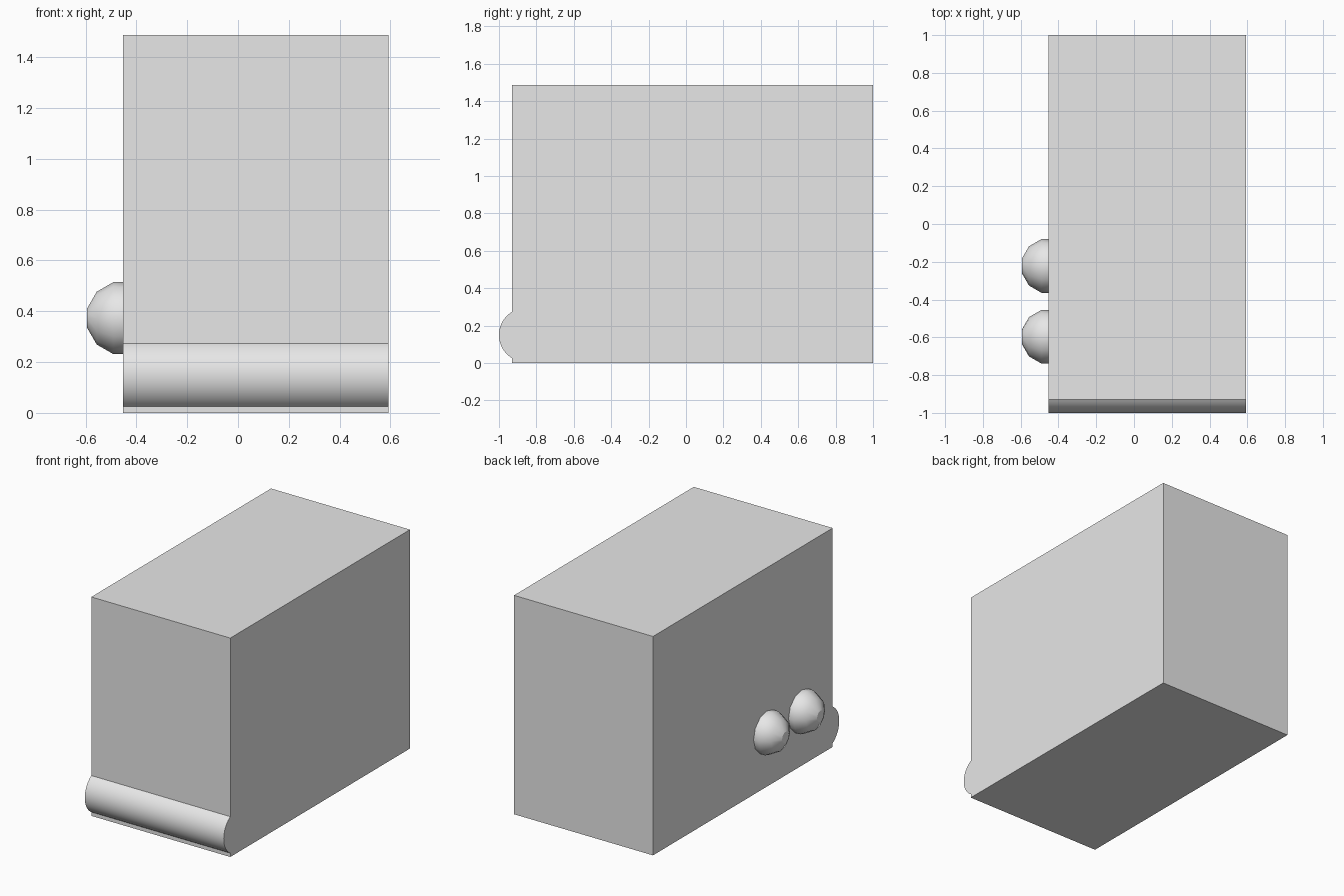
import bpy, bmesh
from math import radians, sin, cos, atan2, hypot
from mathutils import Matrix

cube = bpy.data.objects.get("Cube")
if cube:
    bpy.data.objects.remove(cube, do_unlink=True)

GREY = (0.8, 0.8, 0.8, 1.0)
grey = bpy.data.materials.new("plain_grey")
grey.use_nodes = True
grey.diffuse_color = GREY
grey.node_tree.nodes["Principled BSDF"].inputs["Base Color"].default_value = GREY

# Overall block extents
LEFT, RIGHT = -0.452, 0.593
FRONT, BACK = -0.93, 1.0
HEIGHT = 1.488


def finish(name, bm, smooth_angle=None):
    bmesh.ops.recalc_face_normals(bm, faces=bm.faces)
    mesh = bpy.data.meshes.new(name)
    bm.to_mesh(mesh)
    bm.free()
    mesh.materials.append(grey)
    obj = bpy.data.objects.new(name, mesh)
    bpy.context.collection.objects.link(obj)
    if smooth_angle:
        bpy.ops.object.select_all(action="DESELECT")
        obj.select_set(True)
        bpy.context.view_layer.objects.active = obj
        bpy.ops.object.shade_smooth_by_angle(angle=radians(smooth_angle))
    return obj


# Main block
bm = bmesh.new()
centre = ((LEFT + RIGHT) / 2, (FRONT + BACK) / 2, HEIGHT / 2)
size = (RIGHT - LEFT, BACK - FRONT, HEIGHT)
bmesh.ops.create_cube(bm, size=1, matrix=Matrix.LocRotScale(centre, None, size))
finish("body", bm)

# Rounded front bar: an arc segment standing on the front face, extruded along x
bar_z, half_chord, bulge = 0.15, 0.124, 0.07
radius = (half_chord ** 2 + bulge ** 2) / (2 * bulge)
axis_y = FRONT - bulge + radius
half_angle = atan2(half_chord, radius - bulge)
STEPS = 24
bm = bmesh.new()
arc = []
for i in range(STEPS + 1):
    a = half_angle * (2 * i / STEPS - 1)
    arc.append(bm.verts.new((LEFT, axis_y - radius * cos(a), bar_z + radius * sin(a))))
profile = bm.faces.new(arc)
moved = bmesh.ops.extrude_face_region(bm, geom=[profile], use_keep_orig=True)["geom"]
bmesh.ops.translate(bm, vec=(RIGHT - LEFT, 0, 0),
                    verts=[g for g in moved if isinstance(g, bmesh.types.BMVert)])
finish("front_bar", bm, 30)


# Round side knobs: rings around x with flat tips, half sunk into the side
def knob(name, y, z, r=0.147, sides=12):
    bm = bmesh.new()
    rings = []
    for lat in range(-75, 76, 30):
        x, ring_r = LEFT + r * sin(radians(lat)), r * cos(radians(lat))
        rings.append([bm.verts.new((x, y + ring_r * cos(radians(360 * k / sides)),
                                    z + ring_r * sin(radians(360 * k / sides))))
                      for k in range(sides)])
    for a, b in zip(rings, rings[1:]):
        for k in range(sides):
            n = (k + 1) % sides
            bm.faces.new((a[k], a[n], b[n], b[k]))
    bm.faces.new(rings[0])
    bm.faces.new(rings[-1])
    finish(name, bm, 30)


knob("front_knob", -0.597, 0.373)
knob("rear_knob", -0.222, 0.373)
